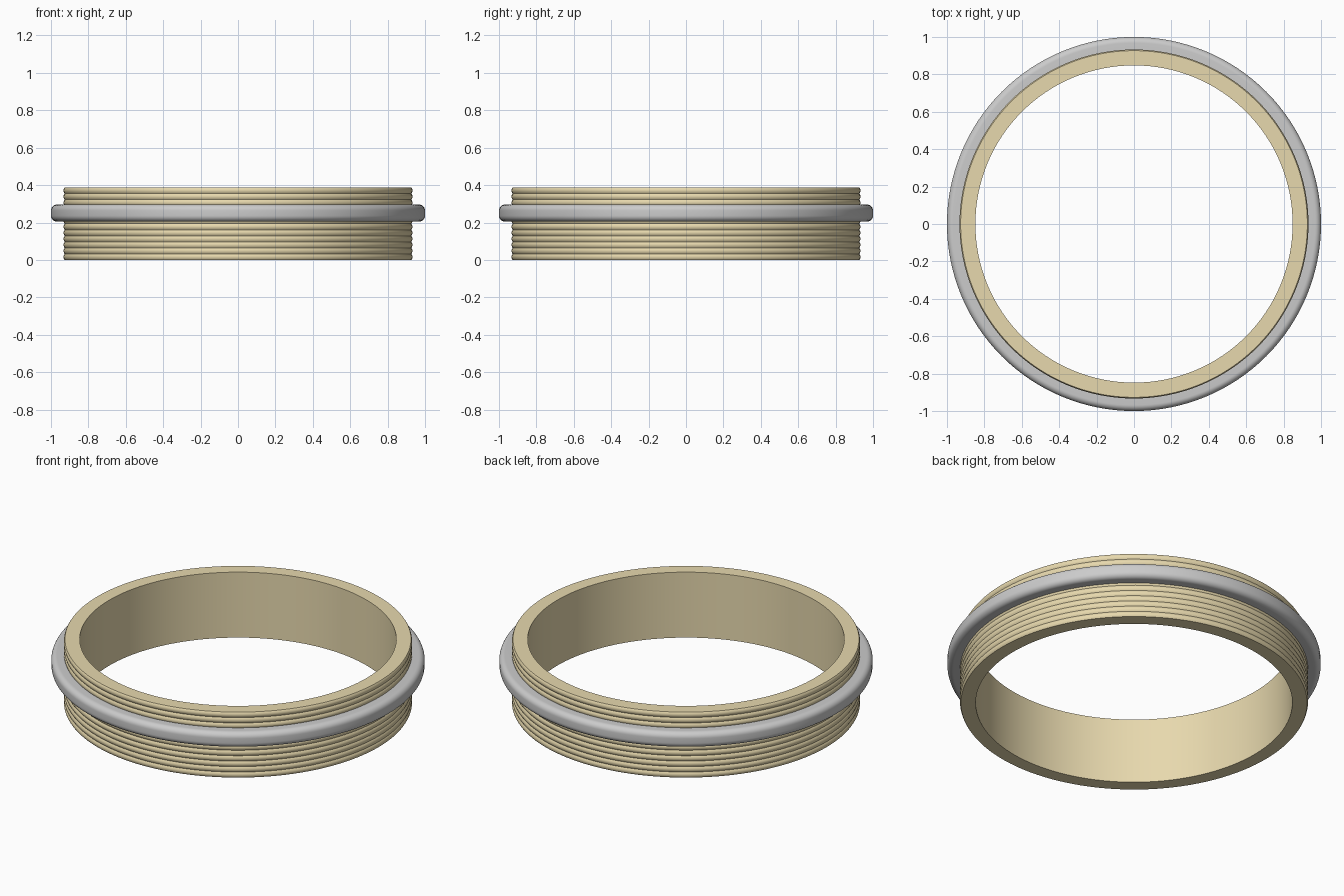
import bpy, bmesh, math

if "Cube" in bpy.data.objects:
    bpy.data.objects.remove(bpy.data.objects["Cube"])

SEGMENTS = 128


def lathe(name, profile, color=None):
    """Revolve a closed (radius, z) profile around the z axis."""
    bm = bmesh.new()
    rings = []
    for i in range(SEGMENTS):
        a = 2 * math.pi * i / SEGMENTS
        rings.append([bm.verts.new((r * math.cos(a), r * math.sin(a), z)) for r, z in profile])
    n = len(profile)
    for i in range(SEGMENTS):
        p, q = rings[i], rings[(i + 1) % SEGMENTS]
        for j in range(n):
            k = (j + 1) % n
            bm.faces.new((p[j], q[j], q[k], p[k]))
    bmesh.ops.recalc_face_normals(bm, faces=bm.faces)
    mesh = bpy.data.meshes.new(name)
    bm.to_mesh(mesh)
    bm.free()
    obj = bpy.data.objects.new(name, mesh)
    bpy.context.collection.objects.link(obj)
    if color:
        mat = bpy.data.materials.new(name + "_material")
        mat.diffuse_color = color
        mat.use_nodes = True
        mat.node_tree.nodes["Principled BSDF"].inputs["Base Color"].default_value = mat.diffuse_color
        mesh.materials.append(mat)
    bpy.ops.object.select_all(action='DESELECT')
    obj.select_set(True)
    bpy.context.view_layer.objects.active = obj
    bpy.ops.object.shade_smooth_by_angle(angle=math.radians(28))
    return obj


# Ribbed band: straight bore, stacked shallow bulges outside
INNER, OUTER, HEIGHT = 0.848, 0.933, 0.387
RIBS, STEPS, DEPTH = 12, 6, 0.006
pitch = HEIGHT / RIBS
band = [(INNER, HEIGHT), (INNER, 0.0)]
for i in range(RIBS * STEPS + 1):
    t = (i % STEPS) / STEPS
    bulge = 1 - (2 * t - 1) ** 2
    band.append((OUTER - DEPTH * (1 - bulge), i * pitch / STEPS))
lathe("ribbed_band", band, (0.80, 0.69, 0.42, 1.0))

# Collar ring: rectangular section with rounded outer corners
LOW, HIGH, RIM, FILLET = 0.205, 0.296, 1.0, 0.032
collar = [(0.915, HIGH), (0.915, LOW)]
for cz, start in ((LOW + FILLET, -90), (HIGH - FILLET, 0)):
    for s in range(9):
        a = math.radians(start + 90 * s / 8)
        collar.append((RIM - FILLET + FILLET * math.cos(a), cz + FILLET * math.sin(a)))
lathe("collar_ring", collar)
